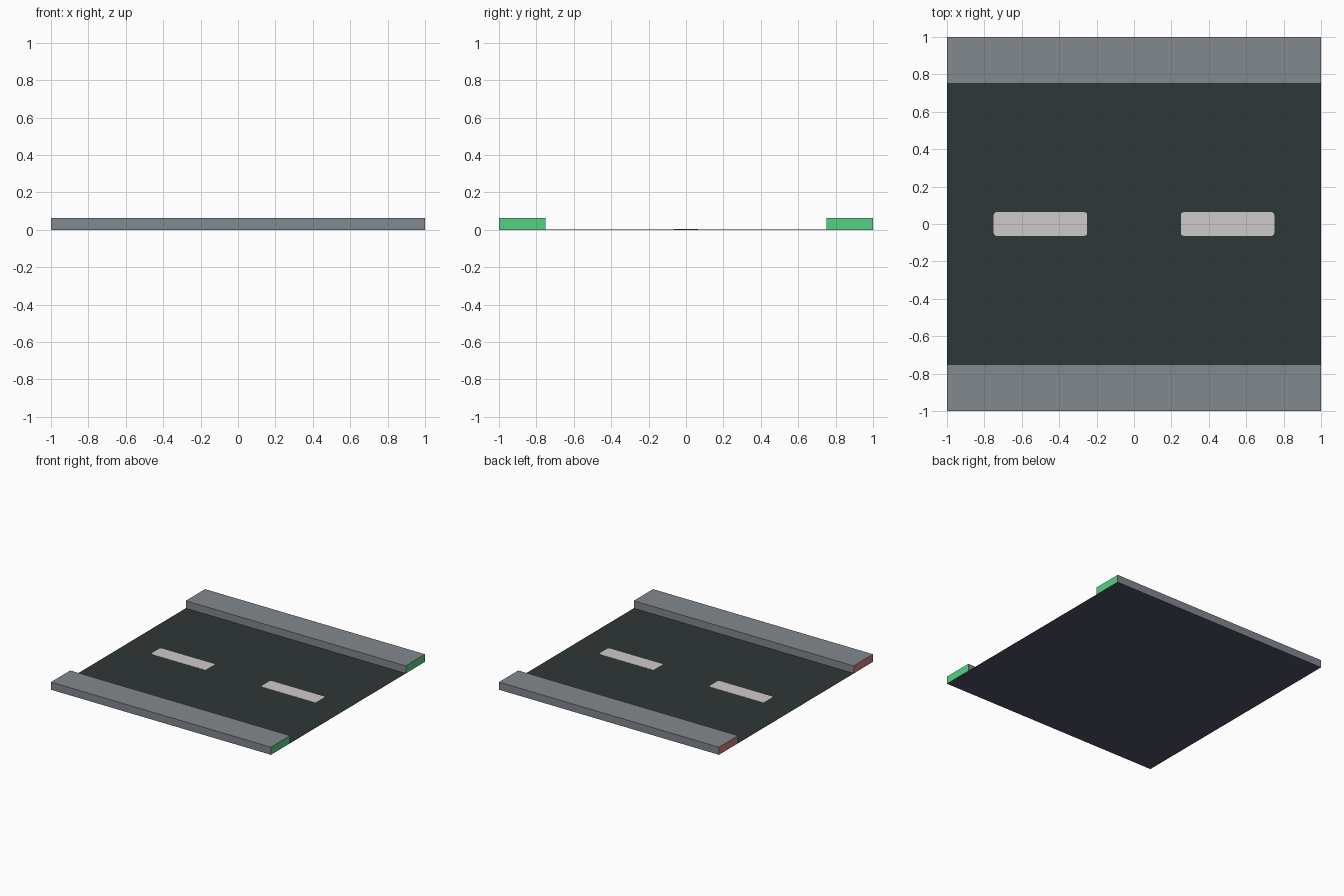
import bpy, bmesh

if "Cube" in bpy.data.objects:
    bpy.data.objects.remove(bpy.data.objects["Cube"])


def srgb(r, g, b):
    def lin(c):
        c /= 255
        return c / 12.92 if c <= 0.04045 else ((c + 0.055) / 1.055) ** 2.4
    return (lin(r), lin(g), lin(b), 1.0)


def material(name, rgb):
    m = bpy.data.materials.new(name)
    m.diffuse_color = srgb(*rgb)
    m.use_nodes = True
    m.node_tree.nodes["Principled BSDF"].inputs["Base Color"].default_value = m.diffuse_color
    return m


PAVEMENT = material("pavement_grey", (129, 136, 141))
ASPHALT = material("asphalt_dark", (47, 55, 55))
PAINT = material("road_paint_white", (205, 202, 203))
GREEN = material("end_green", (86, 207, 132))
RED = material("end_red", (209, 124, 130))
UNDER = material("underside_slate", (80, 82, 101))


def box(name, x, y, z, mats, rule, round_corners=0.0):
    """Box between (min, max) ranges; rule maps a face normal to a material slot."""
    bm = bmesh.new()
    bmesh.ops.create_cube(bm, size=1)
    for v in bm.verts:
        v.co = [r[0] if c < 0 else r[1] for c, r in zip(v.co, (x, y, z))]
    if round_corners:
        edges = [e for e in bm.edges
                 if abs(e.verts[0].co.z - e.verts[1].co.z) > 1e-6]
        bmesh.ops.bevel(bm, geom=edges, offset=round_corners, segments=2,
                        profile=0.5, affect='EDGES')
    bm.normal_update()
    for f in bm.faces:
        f.material_index = rule(f.normal)
    me = bpy.data.meshes.new(name)
    bm.to_mesh(me)
    bm.free()
    for m in mats:
        me.materials.append(m)
    ob = bpy.data.objects.new(name, me)
    bpy.context.collection.objects.link(ob)
    return ob


def kerb_rule(n):
    if n.z < -0.5:
        return 1
    if n.x > 0.5:
        return 2
    if n.x < -0.5:
        return 3
    return 0


# Raised pavements along both sides, with coloured connection ends
for side, y in (("front", (-1, -0.75)), ("back", (0.75, 1))):
    box(side + "_pavement", (-1, 1), y, (0, 0.0625),
        [PAVEMENT, UNDER, GREEN, RED], kerb_rule)

# Paper-thin road surface between the pavements
box("road_surface", (-1, 1), (-0.75, 0.75), (0, 0.001),
    [ASPHALT, UNDER], lambda n: 1 if n.z < -0.5 else 0)

# Painted centre dashes
for side, cx in (("left", -0.5), ("right", 0.5)):
    box(side + "_centre_dash", (cx - 0.25, cx + 0.25), (-0.0635, 0.0635),
        (0.001, 0.003), [PAINT], lambda n: 0, round_corners=0.015)
